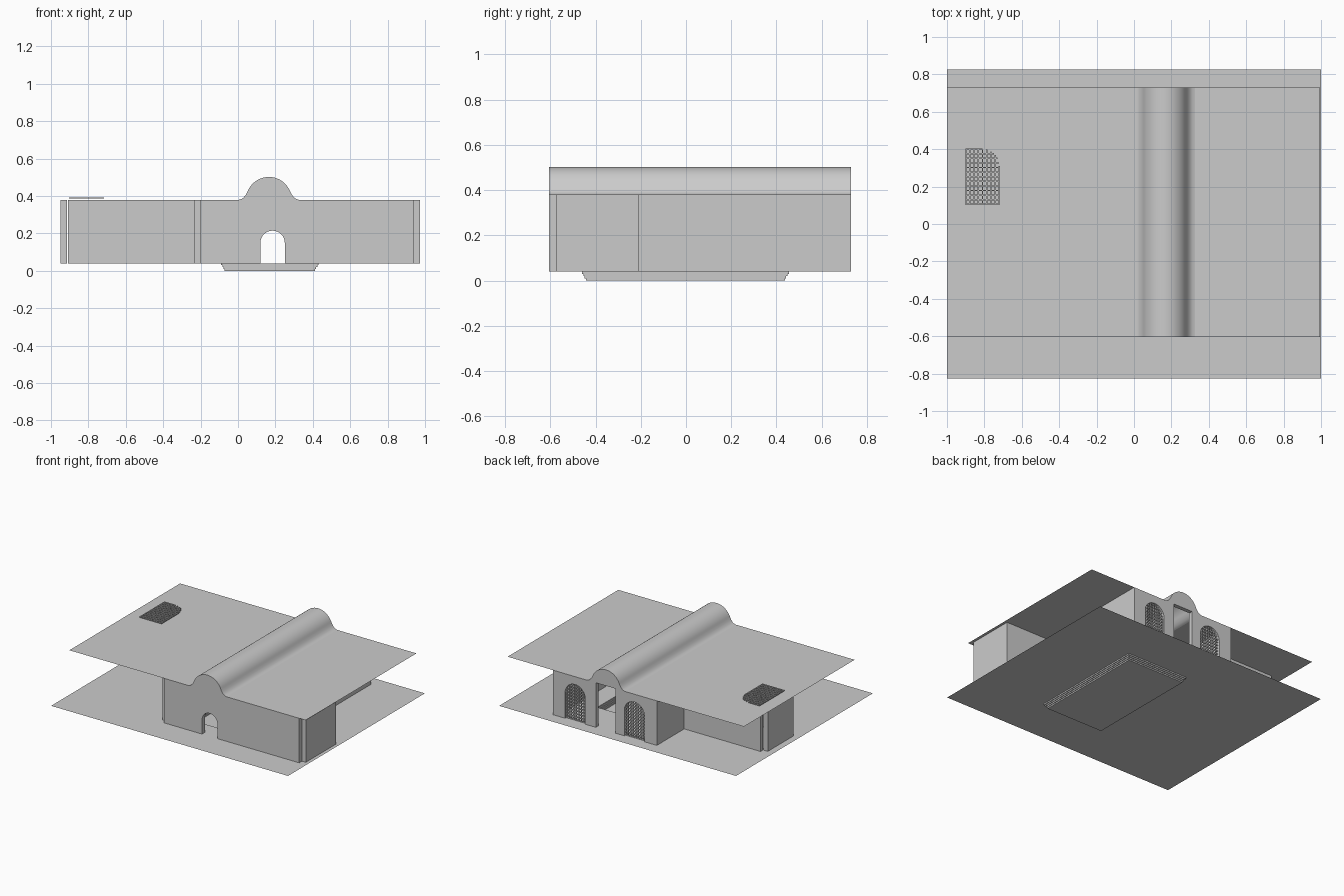
import bpy, bmesh, math
from mathutils import Vector

if "Cube" in bpy.data.objects:
    bpy.data.objects.remove(bpy.data.objects["Cube"])

FLOOR, ROOF = 0.04, 0.38
T = 0.033                      # wall thickness


def finish(name, bm):
    bmesh.ops.recalc_face_normals(bm, faces=bm.faces)
    me = bpy.data.meshes.new(name)
    bm.to_mesh(me)
    bm.free()
    ob = bpy.data.objects.new(name, me)
    bpy.context.collection.objects.link(ob)
    return ob


def add_box(bm, x0, x1, y0, y1, z0, z1):
    r = bmesh.ops.create_cube(bm, size=1)
    for v in r["verts"]:
        v.co = Vector(((x0 + x1) / 2 + v.co.x * (x1 - x0),
                       (y0 + y1) / 2 + v.co.y * (y1 - y0),
                       (z0 + z1) / 2 + v.co.z * (z1 - z0)))


def extrude_profile(name, pts, y0, y1):
    """Closed x-z outline extruded along y."""
    bm = bmesh.new()
    f = bm.faces.new([bm.verts.new((x, y0, z)) for x, z in pts])
    r = bmesh.ops.extrude_face_region(bm, geom=[f], use_keep_orig=True)
    for v in r["geom"]:
        if isinstance(v, bmesh.types.BMVert):
            v.co.y = y1
    return finish(name, bm)


def arch(x0, x1, top, n=16):
    """Arched opening outline, left foot to right foot."""
    r, c = (x1 - x0) / 2, (x0 + x1) / 2
    curve = [(c - r * math.cos(math.pi * i / n),
              top - r + r * math.sin(math.pi * i / n)) for i in range(n + 1)]
    return [(x0, FLOOR)] + curve + [(x1, FLOOR)]


def arched_wall(name, x0, x1, opening, y0, y1):
    pts = [(x0, FLOOR)] + arch(*opening) + [(x1, FLOOR), (x1, ROOF), (x0, ROOF)]
    return extrude_profile(name, pts, y0, y1)


def sheet_with_hole(name, outer, hole, z):
    """Flat rectangular sheet around a rectangular hole."""
    bm = bmesh.new()

    def ring(r):
        x0, x1, y0, y1 = r
        return [bm.verts.new(p) for p in
                ((x0, y0, z), (x1, y0, z), (x1, y1, z), (x0, y1, z))]
    a, b = ring(outer), ring(hole)
    for i in range(4):
        j = (i + 1) % 4
        bm.faces.new((a[i], a[j], b[j], b[i]))
    ob = finish(name, bm)
    if ob.data.polygons[0].normal.z < 0:
        ob.data.flip_normals()
    return ob


# ground and roof sheets
pool = (-0.09, 0.43, -0.46, 0.455)
sheet_with_hole("ground", (-1, 1, -0.825, 0.825), pool, FLOOR)
sheet_with_hole("flat_roof", (-1, 0.995, -0.605, 0.73), (0.01, 0.32, -0.57, 0.70), ROOF)

# stepped sunken pool
bm = bmesh.new()
levels = []
for i in range(4):
    d = i * 0.006
    levels += [(d, FLOOR - i * 0.01), (d, FLOOR - (i + 1) * 0.01)]
rings = []
for d, z in levels:
    x0, x1, y0, y1 = pool[0] + d, pool[1] - d, pool[2] + d, pool[3] - d
    rings.append([bm.verts.new(p) for p in
                  ((x0, y0, z), (x1, y0, z), (x1, y1, z), (x0, y1, z))])
for a, b in zip(rings, rings[1:]):
    for i in range(4):
        j = (i + 1) % 4
        bm.faces.new((a[i], a[j], b[j], b[i]))
bm.faces.new(rings[-1])
finish("sunken_pool", bm)

# front wall with arched door, back wall with two arched windows
arched_wall("front_wall", -0.20, 0.58, (0.12, 0.25, 0.215), -0.605, -0.605 + T)
windows = [(-0.16, 0.01), (0.34, 0.51)]
WIN_TOP = 0.32
arched_wall("back_wall_left", -0.265, 0.085, (*windows[0], WIN_TOP), 0.73 - T, 0.73)
arched_wall("back_wall_right", 0.25, 0.61, (*windows[1], WIN_TOP), 0.73 - T, 0.73)

# plain walls, leaving the outer corners notched
walls = {
    "front_room_front": (0.58, 0.94, -0.605, -0.572),
    "front_room_side": (0.94, 0.973, -0.572, -0.21),
    "front_room_back": (0.58, 0.94, -0.243, -0.21),
    "hall_right": (0.577, 0.61, -0.21, 0.40),
    "back_hall_right": (0.577, 0.61, 0.40, 0.697),
    "hall_left": (-0.235, -0.20, -0.572, 0.06),
    "wing_front": (-0.91, -0.235, 0.03, 0.06),
    "wing_side": (-0.95, -0.915, 0.06, 0.37),
    "wing_back": (-0.91, -0.235, 0.37, 0.40),
    "back_hall_left": (-0.265, -0.235, 0.40, 0.697),
}
for name, (x0, x1, y0, y1) in walls.items():
    bm = bmesh.new()
    add_box(bm, x0, x1, y0, y1, FLOOR, ROOF)
    finish(name + "_wall", bm)

# barrel vault with flared feet and closed ends
C, R = 0.165, 0.122
half = [(-0.16, 0.380), (-0.147, 0.384), (-0.135, 0.392), (-0.122, 0.408)]
a0 = math.radians(22)
mid = [(-R * math.cos(a0 + (math.pi - 2 * a0) * i / 28),
        ROOF + R * math.sin(a0 + (math.pi - 2 * a0) * i / 28)) for i in range(29)]
prof = [(C + x, z) for x, z in half + mid + [(-x, z) for x, z in reversed(half)]]
bm = bmesh.new()
ends = [[bm.verts.new((x, y, z)) for x, z in prof] for y in (-0.605, 0.73)]
for i in range(len(prof) - 1):
    bm.faces.new((ends[0][i], ends[0][i + 1], ends[1][i + 1], ends[1][i]))
for e in ends:
    bm.faces.new(e)
vault = finish("barrel_vault", bm)
bpy.context.view_layer.objects.active = vault
vault.select_set(True)
bpy.ops.object.shade_smooth_by_angle(angle=math.radians(30))


def lattice(name, w, h, clip_left=True):
    """Arched grille standing in x-z from its bottom left corner."""
    bm = bmesh.new()
    r, b, nx, nz = w / 2, 0.0035, 8, 12
    for i in range(nx + 1):
        x = w * i / nx
        top = h
        if clip_left or x > r:
            top = h - r + math.sqrt(max(r * r - (x - r) ** 2, 0))
        add_box(bm, x - b, x + b, -b, b, 0, top)
    for k in range(nz + 1):
        z = h * k / nz
        d = r
        if z > h - r:
            d = math.sqrt(max(r * r - (z - h + r) ** 2, 0))
        left = r - d if clip_left else 0
        if r + d - left > 0.01:
            add_box(bm, left, r + d, -b, b, z - b, z + b)
    return finish(name, bm)


# window grilles and the grille lying on the roof
for side, (x0, x1) in zip(("left", "right"), windows):
    g = lattice(side + "_window_grille", x1 - x0, WIN_TOP - FLOOR - 0.004)
    g.location = (x0, 0.714, FLOOR + 0.0035)
g = lattice("roof_grille", 0.18, 0.295, clip_left=False)
g.rotation_euler = (-math.pi / 2, 0, 0)
g.scale.z = 1
g.data.transform(g.rotation_euler.to_matrix().to_4x4())
g.rotation_euler = (0, 0, 0)
g.location = (-0.90, 0.105, 0.390)
